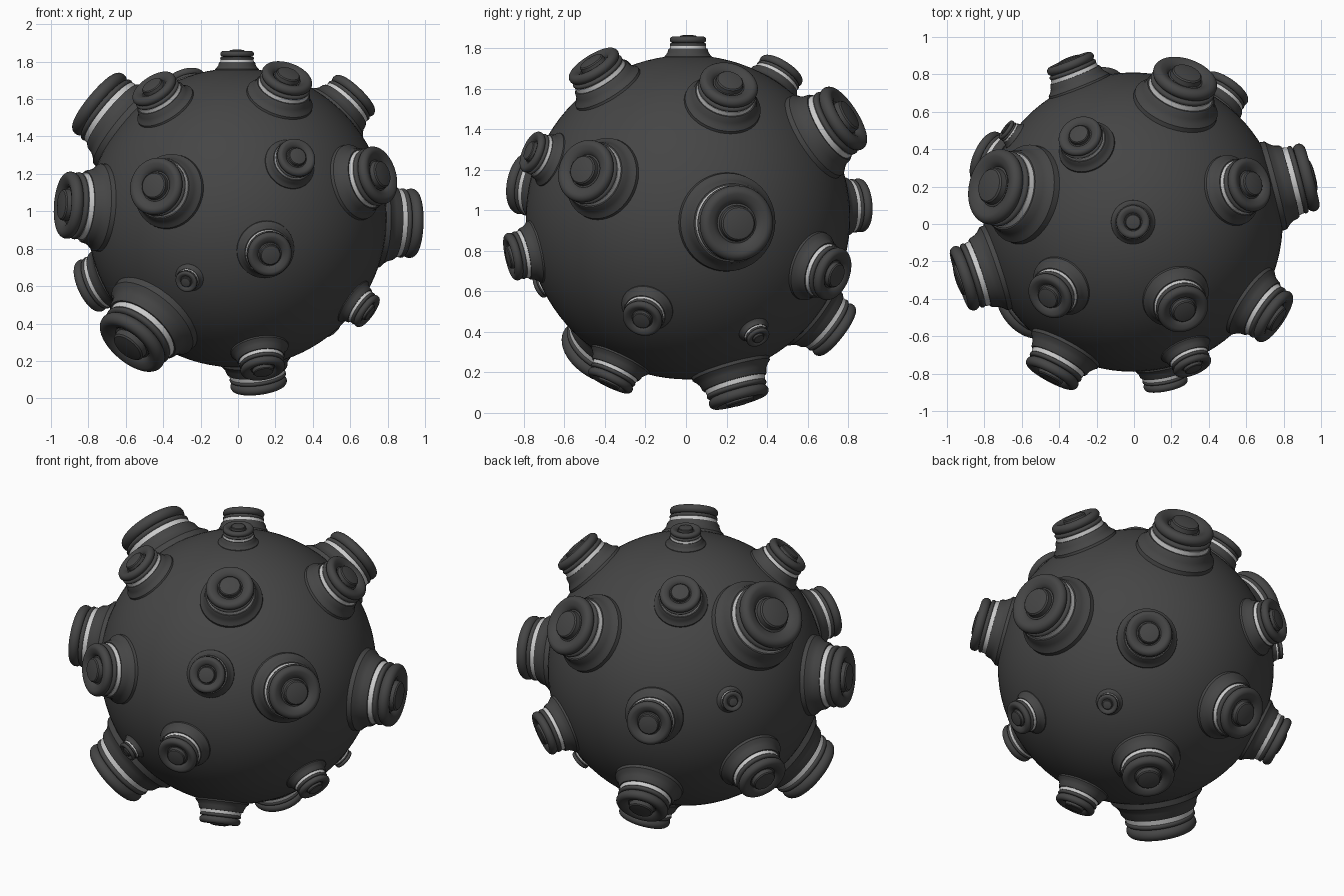
import bpy, bmesh, math
from mathutils import Vector

if "Cube" in bpy.data.objects:
    bpy.data.objects.remove(bpy.data.objects["Cube"])

CENTER = Vector((-0.005, 0.01, 0.965))
R = 0.80


def material(name, v):
    m = bpy.data.materials.new(name)
    m.diffuse_color = (v, v, v, 1)
    m.use_nodes = True
    m.node_tree.nodes["Principled BSDF"].inputs["Base Color"].default_value = m.diffuse_color
    return m


DARK = material("dark_metal", 0.06)
LIGHT = material("light_band", 0.6)


def arc(cr, ch, rad, a0, a1, n=8):
    """Profile points (radius, height) along a circular arc, angles in degrees."""
    return [(cr + rad * math.cos(math.radians(a0 + (a1 - a0) * i / n)),
             ch + rad * math.sin(math.radians(a0 + (a1 - a0) * i / n))) for i in range(n + 1)]


def lathe(name, profile, direction, size, mat, segs=48):
    """Revolve a profile about a radial axis of the ball."""
    bm = bmesh.new()
    rings = []
    for r, h in profile:
        if r < 1e-6:
            rings.append([bm.verts.new((0, 0, h * size))])
        else:
            rings.append([bm.verts.new((r * size * math.cos(2 * math.pi * i / segs),
                                        r * size * math.sin(2 * math.pi * i / segs),
                                        h * size)) for i in range(segs)])
    for a, b in zip(rings, rings[1:]):
        for i in range(segs):
            j = (i + 1) % segs
            if len(b) == 1:
                bm.faces.new((a[i], a[j], b[0]))
            else:
                bm.faces.new((a[i], a[j], b[j], b[i]))
    me = bpy.data.meshes.new(name)
    bm.to_mesh(me)
    bm.free()
    ob = bpy.data.objects.new(name, me)
    bpy.context.collection.objects.link(ob)
    ob.rotation_mode = 'QUATERNION'
    ob.rotation_quaternion = direction.to_track_quat('Z', 'Y')
    ob.location = CENTER + direction * R
    finish(ob, mat)


def finish(ob, mat):
    ob.data.materials.append(mat)
    bpy.ops.object.select_all(action='DESELECT')
    ob.select_set(True)
    bpy.context.view_layer.objects.active = ob
    bpy.ops.object.shade_smooth_by_angle(angle=math.radians(35))


# Ball body
bpy.ops.mesh.primitive_uv_sphere_add(segments=96, ring_count=48, radius=R, location=CENTER)
ball = bpy.context.object
ball.name = "ball"
finish(ball, DARK)

# Stud profiles, in units of the cap radius, height 0 = ball surface
COLLAR = [(1.32, -0.3), (1.30, -0.06), (1.20, 0.04), (1.12, 0.16), (1.08, 0.32), (1.04, 0.37), (0.9, 0.38)]
BAND = [(0.9, 0.36), (1.0, 0.37), (0.98, 0.52), (0.85, 0.53)]
CAP = ([(0.85, 0.51)] + arc(0.92, 0.59, 0.08, -80, 80, 6) + [(0.86, 0.68)]
       + arc(0.82, 0.84, 0.18, -60, 100, 12) + [(0.66, 0.98), (0.57, 0.92), (0.53, 0.86)])
BUTTON = [(0.53, 0.86), (0.48, 0.88), (0.46, 1.03), (0.42, 1.07), (0.25, 1.10), (0, 1.11)]

# Stud placements: axis direction x, y, z and cap radius
STUDS = [
    # top
    (0, 0, 0.90, .09),
    # front half
    (-.45, -.40, .70, .13), (.27, -.47, .755, .14), (-.45, -.84, .175, .155),
    (.325, -.787, .33, .107), (.18, -.89, -.20, .12), (-.275, -.74, -.345, .06),
    (-.59, -.46, -.70, .205), (.14, -.39, -.82, .12),
    # right side
    (.62, .20, .65, .147), (.76, -.51, .23, .158), (.95, .245, -.03, .186),
    (.71, -.23, -.51, .10), (.51, .35, -.60, .06),
    # back half and underside
    (.518, .74, -.29, .135), (-.20, .735, -.565, .155), (-.34, .86, .06, .133),
    (.28, .77, .49, .178), (-.29, .47, .74, .12), (.12, .26, -.92, .152),
    # left side
    (-.78, .20, .645, .205), (-.93, -.31, .07, .18), (-.82, .36, -.38, .15),
    (-.687, .50, .155, .06),
]

for x, y, z, size in STUDS:
    d = Vector((x, y, z)).normalized()
    lathe("stud_collar", COLLAR, d, size, DARK)
    lathe("stud_band", BAND, d, size, LIGHT)
    lathe("stud_cap", CAP + BUTTON[1:], d, size, DARK)
